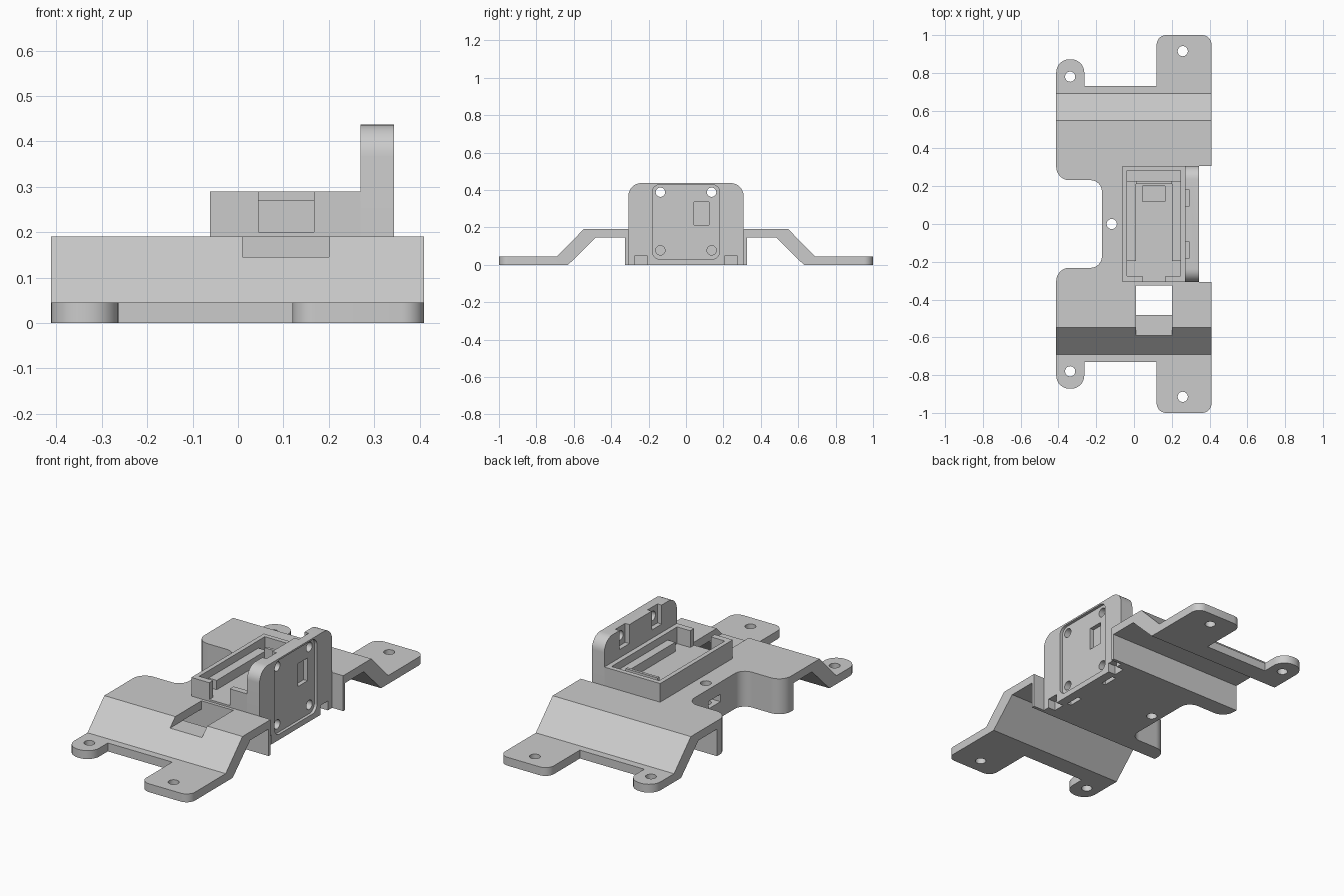
import bpy, bmesh, math
from mathutils import Vector

if "Cube" in bpy.data.objects:
    bpy.data.objects.remove(bpy.data.objects["Cube"])

grey = bpy.data.materials.new("light_grey")
grey.diffuse_color = (0.6, 0.6, 0.6, 1)
grey.use_nodes = True
grey.node_tree.nodes["Principled BSDF"].inputs["Base Color"].default_value = grey.diffuse_color


def rounded(pts, steps=8):
    """Outline from (u, v, radius) corners, with arcs where radius > 0."""
    out = []
    for i, (u, v, r) in enumerate(pts):
        p = Vector((u, v))
        if r == 0:
            out.append(p)
            continue
        a = (Vector(pts[i - 1][:2]) - p).normalized()
        b = (Vector(pts[(i + 1) % len(pts)][:2]) - p).normalized()
        half = a.angle(b) / 2
        c = p + (a + b).normalized() * (r / math.sin(half))
        s = p + a * (r / math.tan(half)) - c
        e = p + b * (r / math.tan(half)) - c
        w = s.angle(e)
        for k in range(steps + 1):
            t = k / steps
            out.append(c + (s * math.sin((1 - t) * w) + e * math.sin(t * w)) / math.sin(w))
    return out


def prism(name, outline, axis, lo, hi):
    """Extrude an outline along x (outline is y, z) or z (outline is x, y)."""
    bm = bmesh.new()
    place = (lambda p: (lo, p[0], p[1])) if axis == 'X' else (lambda p: (p[0], p[1], lo))
    face = bm.faces.new([bm.verts.new(place(p)) for p in outline])
    top = bmesh.ops.extrude_face_region(bm, geom=[face])["geom"]
    move = Vector((hi - lo, 0, 0)) if axis == 'X' else Vector((0, 0, hi - lo))
    bmesh.ops.translate(bm, vec=move, verts=[g for g in top if isinstance(g, bmesh.types.BMVert)])
    bmesh.ops.recalc_face_normals(bm, faces=bm.faces)
    me = bpy.data.meshes.new(name)
    bm.to_mesh(me)
    bm.free()
    me.materials.append(grey)
    ob = bpy.data.objects.new(name, me)
    bpy.context.collection.objects.link(ob)
    return ob


def box(name, x0, x1, y0, y1, z0, z1):
    return prism(name, [(x0, y0), (x1, y0), (x1, y1), (x0, y1)], 'Z', z0, z1)


def hole(axis, u, v, r, lo, hi, n=24):
    ring = [(u + r * math.cos(i * math.tau / n), v + r * math.sin(i * math.tau / n)) for i in range(n)]
    return prism("hole_cutter", ring, axis, lo, hi)


def boolean(ob, tool, op='DIFFERENCE'):
    m = ob.modifiers.new("cut", 'BOOLEAN')
    m.object, m.operation, m.solver = tool, op, 'EXACT'
    bpy.context.view_layer.objects.active = ob
    bpy.ops.object.modifier_apply(modifier=m.name)
    bpy.data.objects.remove(tool)


def cut(ob, *dims):
    boolean(ob, box("box_cutter", *dims))


# Base plate: bent strip profile with a solid centre, trimmed to the plan outline
half = [(1.05, 0), (1.05, .045), (.69, .045), (.547, .19)]
under = [(.325, 0), (.325, .145), (.482, .145), (.63, 0)]
profile = half + [(-y, z) for y, z in reversed(half)]
profile += [(-y, z) for y, z in reversed(under)] + under
base = prism("base_plate", profile, 'X', -.5, .5)
side = [(-.17, .232, .06), (-.412, .232, .07), (-.412, .872, .07), (-.263, .872, .07),
        (-.263, .73, 0), (.12, .73, 0), (.12, 1, .05), (.41, 1, .05)]
plan = side + [(x, -y, r) for x, y, r in reversed(side)]
boolean(base, prism("plan_trim", rounded(plan), 'Z', -.1, .4), 'INTERSECT')

# Seat for the upright plate, cable channel, screw holes and side nut slot
cut(base, .27, .5, -.308, .308, -.1, .4)
cut(base, .01, .2, -.6, -.325, .145, .4)
cut(base, .045, .165, .12, .2, .1, .4)
for s in (-1, 1):
    boolean(base, hole('Z', .258, s * .915, .027, -.1, .2))
    boolean(base, hole('Z', -.338, s * .78, .027, -.1, .2))
boolean(base, hole('Z', -.118, 0, .027, -.1, .4))
cut(base, -.3, -.08, -.05, .05, .085, .125)

# Tray with stepped pocket, open notch at the front
tray = box("tray", -.062, .27, -.308, .308, .19, .29)
cut(tray, -.038, .245, -.275, .282, .25, .4)
cut(tray, .01, .2, -.275, .212, .2, .4)
cut(tray, -.038, .245, -.275, -.195, .2, .4)
cut(tray, -.038, .245, .227, .282, .2, .4)
cut(tray, .045, .167, -.4, -.27, .2, .4)
cut(tray, .045, .165, .12, .2, .1, .4)

# Low stop blocks across the back of the tray
box("tray_stop", .01, .2, .212, .227, .25, .27)

# Upright plate with rounded top, recessed face, screw holes and nut slots
wall = prism("upright_plate", rounded([(-.308, 0, 0), (.308, 0, 0), (.308, .437, .07), (-.308, .437, .07)]),
             'X', .27, .344)
recess = [(-.18, .03, .04), (.18, .03, .04), (.18, .428, .04), (-.18, .428, .04)]
boolean(wall, prism("recess_cutter", rounded(recess), 'X', .328, .5))
cut(wall, .305, .5, .042, .122, .212, .335)
for s in (-1, 1):
    boolean(wall, hole('X', s * .137, .388, .025, .1, .5))
    boolean(wall, hole('X', s * .137, .077, .025, .28, .5))
    cut(wall, .2, .295, s * .137 - .042, s * .137 + .042, .335, .6)
    cut(wall, .272, .295, s * .137 - .042, s * .137 + .042, -.1, .12)
    cut(wall, .3, .5, s * .24 - .032, s * .24 + .032, -.1, .05)

for ob in bpy.context.collection.objects:
    bpy.ops.object.select_all(action='DESELECT')
    ob.select_set(True)
    bpy.context.view_layer.objects.active = ob
    bpy.ops.object.shade_smooth_by_angle(angle=math.radians(30))
